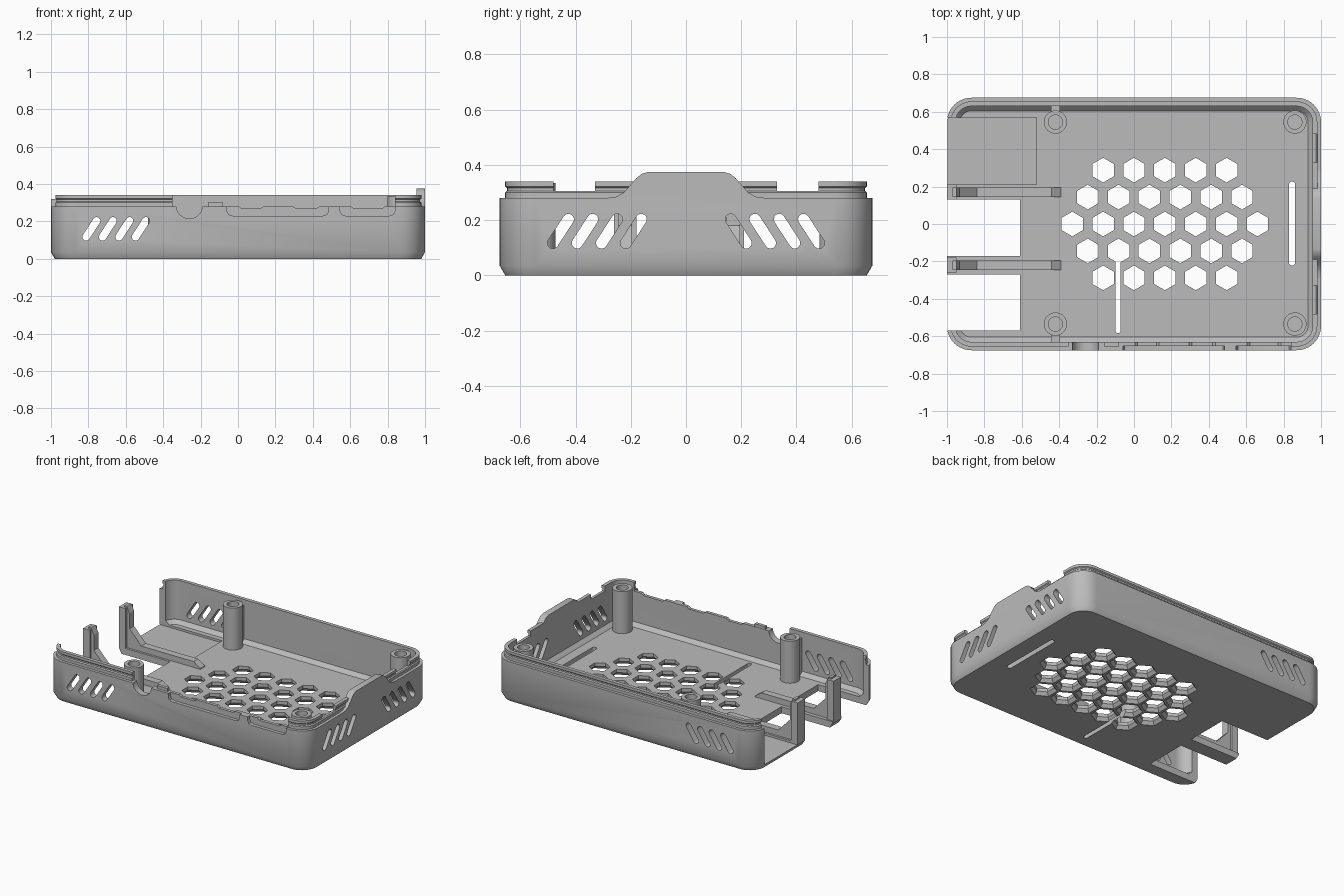
import bpy, bmesh, math
from mathutils import Vector

cube = bpy.data.objects.get("Cube")
if cube:
    bpy.data.objects.remove(cube, do_unlink=True)

grey = bpy.data.materials.new("plain_grey")
grey.use_nodes = True
grey.diffuse_color = (0.5, 0.5, 0.5, 1)
grey.node_tree.nodes["Principled BSDF"].inputs["Base Color"].default_value = (0.5, 0.5, 0.5, 1)


def loft(bm, rings):
    """Closed solid through rings with equal point counts."""
    rows = [[bm.verts.new(p) for p in ring] for ring in rings]
    n = len(rows[0])
    for a, b in zip(rows, rows[1:]):
        for i in range(n):
            bm.faces.new((a[i], a[(i + 1) % n], b[(i + 1) % n], b[i]))
    bm.faces.new(rows[0][::-1])
    bm.faces.new(rows[-1])


def prism(bm, pts, axis, lo, hi):
    place = {"x": lambda a, b, d: (d, a, b),
             "y": lambda a, b, d: (a, d, b),
             "z": lambda a, b, d: (a, b, d)}[axis]
    loft(bm, [[place(a, b, d) for a, b in pts] for d in (lo, hi)])


def box(bm, x, y, z):
    prism(bm, [(x[0], y[0]), (x[1], y[0]), (x[1], y[1]), (x[0], y[1])], "z", *z)


def circle(cx, cy, r, n, turn=0.0):
    return [(cx + r * math.cos(turn + math.tau * i / n),
             cy + r * math.sin(turn + math.tau * i / n)) for i in range(n)]


def stadium(p, q, r, n=8):
    """Long hole outline with round ends at p and q."""
    d = Vector(q) - Vector(p)
    base = math.atan2(d.y, d.x)
    pts = []
    for c, start in ((q, base - math.pi / 2), (p, base + math.pi / 2)):
        pts += [(c[0] + r * math.cos(start + math.pi * i / n),
                 c[1] + r * math.sin(start + math.pi * i / n)) for i in range(n + 1)]
    return pts


def rounded_ring(inset, z, n=10):
    r = 0.13 - inset
    pts = []
    for k, (sx, sy) in enumerate(((1, 1), (-1, 1), (-1, -1), (1, -1))):
        for i in range(n + 1):
            t = math.pi / 2 * (k + i / n)
            pts.append((sx * 0.87 + r * math.cos(t), sy * 0.545 + r * math.sin(t), z))
    return pts


def revolve_rings(cx, cy, profile, n, turn=0.0):
    return [[(x, y, z) for x, y in circle(cx, cy, r, n, turn)] for r, z in profile]


def make(name, bm):
    bmesh.ops.recalc_face_normals(bm, faces=bm.faces)
    mesh = bpy.data.meshes.new(name)
    bm.to_mesh(mesh)
    bm.free()
    mesh.materials.append(grey)
    ob = bpy.data.objects.new(name, mesh)
    bpy.context.collection.objects.link(ob)
    return ob


def activate(ob):
    bpy.ops.object.select_all(action="DESELECT")
    ob.select_set(True)
    bpy.context.view_layer.objects.active = ob


def smooth(ob):
    activate(ob)
    bpy.ops.object.shade_smooth_by_angle(angle=math.radians(30))


def cut(target, bm):
    tool = make("cutter", bm)
    tool.hide_render = True
    activate(target)
    mod = target.modifiers.new("cut", "BOOLEAN")
    mod.operation = "DIFFERENCE"
    mod.solver = "EXACT"
    mod.object = tool
    bpy.ops.object.modifier_apply(modifier=mod.name)
    bpy.data.objects.remove(tool, do_unlink=True)


# Tray: chamfered base, walls, grooved lip, inner fillet and floor
bm = bmesh.new()
shell = [(0.02, 0), (0, 0.035), (0, 0.28), (0.02, 0.28), (0.02, 0.3), (0.027, 0.306),
         (0.027, 0.316), (0.02, 0.322), (0.02, 0.34), (0.045, 0.34), (0.045, 0.07), (0.07, 0.045)]
loft(bm, [rounded_ring(i, z) for i, z in shell])
tray = make("tray", bm)

# Open left end, cleared front lip and gaps in the right lip
bm = bmesh.new()
box(bm, (-1.1, -0.86), (-0.57, 0.57), (0.045, 0.5))
box(bm, (-0.35, 0.84), (-0.8, -0.6), (0.28, 0.5))
for s in (-1, 1):
    box(bm, (0.9, 1.1), sorted((s * 0.33, s * 0.48)), (0.305, 0.5))
cut(tray, bm)

# Floor bays at the open end and the shallow recess
bm = bmesh.new()
for y in ((-0.57, -0.27), (-0.17, 0.13)):
    box(bm, (-1.1, -0.61), y, (-0.1, 0.2))
box(bm, (-1.1, -0.52), (0.21, 0.57), (0.03, 0.2))
cut(tray, bm)

# Honeycomb vents, flared underneath
bm = bmesh.new()
for row in range(-2, 3):
    count = 7 - abs(row)
    for k in range(count):
        loft(bm, revolve_rings(0.165 + 0.165 * (k - (count - 1) / 2), 0.144 * row,
                               [(0.09, -0.005), (0.066, 0.022), (0.066, 0.1)], 6, math.pi / 6))
cut(tray, bm)

# Floor slots and slanted wall vents
bm = bmesh.new()
prism(bm, stadium((-0.085, -0.57), (-0.085, -0.16), 0.014), "z", -0.1, 0.1)
prism(bm, stadium((0.845, -0.205), (0.845, 0.21), 0.017), "z", -0.1, 0.1)
for k in range(4):
    x = -0.812 + 0.088 * k
    prism(bm, stadium((x, 0.117), (x + 0.056, 0.203), 0.02), "y", -0.8, 0.8)
    y = 0.482 - 0.088 * k
    for s in (-1, 1):
        prism(bm, stadium((s * y, 0.117), (s * (y - 0.056), 0.203), 0.02), "x", 0.8, 1.1)
cut(tray, bm)

# Front connector pockets and round jack notch
bm = bmesh.new()
prism(bm, circle(-0.26, 0.285, 0.07, 32), "y", -0.8, -0.6)
for a, b in ((-0.06, 0.485), (0.545, 0.84)):
    outline = [(a, 0.4), (a, 0.255), (a + 0.01, 0.237), (a + 0.03, 0.23),
               (b - 0.03, 0.23), (b - 0.01, 0.237), (b, 0.255), (b, 0.4)]
    prism(bm, outline, "y", -0.8, -0.652)
cut(tray, bm)

# Connector dips in the wall behind the pockets
bm = bmesh.new()
for a, b in ((0.0, 0.14), (0.29, 0.44), (0.6, 0.79)):
    prism(bm, [(a - 0.02, 0.3), (a + 0.02, 0.268), (b - 0.02, 0.268), (b + 0.02, 0.3)], "y", -0.8, -0.6)
cut(tray, bm)
smooth(tray)

# Small tab on the front edge
bm = bmesh.new()
box(bm, (-0.16, -0.08), (-0.655, -0.632), (0.27, 0.3))
make("front_tab", bm)

# Raised card guard on the right wall
bm = bmesh.new()
half = [(0.29, 0.28), (0.255, 0.284), (0.225, 0.3), (0.18, 0.352), (0.16, 0.368), (0.135, 0.375)]
prism(bm, half + [(-y, z) for y, z in reversed(half)], "x", 0.955, 1.0)
smooth(make("right_guard", bm))

# Hollow standoffs, the left pair tied to the walls by ribs
for side, y in (("back", 0.545), ("front", -0.535)):
    for end, x in (("left", 0.86), ("right", -0.42)):
        bm = bmesh.new()
        loft(bm, revolve_rings(x, y, [(0.062, 0.03), (0.062, 0.335), (0.038, 0.335), (0.038, 0.05)], 32))
        smooth(make(f"{side}_{end}_standoff", bm))
    bm = bmesh.new()
    s = math.copysign(1, y)
    box(bm, (-0.445, -0.395), sorted((s * 0.595, s * 0.64)), (0.04, 0.3))
    make(f"{side}_rib", bm)

# Retaining arms: rail, brace, upright and hook
arm = [(-0.97, 0.03), (-0.39, 0.03), (-0.39, 0.05), (-0.44, 0.085), (-0.84, 0.085),
       (-0.93, 0.18), (-0.93, 0.285), (-0.95, 0.33), (-0.97, 0.33)]
for name, y in (("back", 0.17), ("front", -0.22)):
    bm = bmesh.new()
    prism(bm, arm, "y", y - 0.025, y + 0.025)
    make(f"{name}_arm", bm)
    bm = bmesh.new()
    box(bm, (-1.0, -0.95), (y - 0.04, y + 0.04), (0.03, 0.32))
    make(f"{name}_upright", bm)
